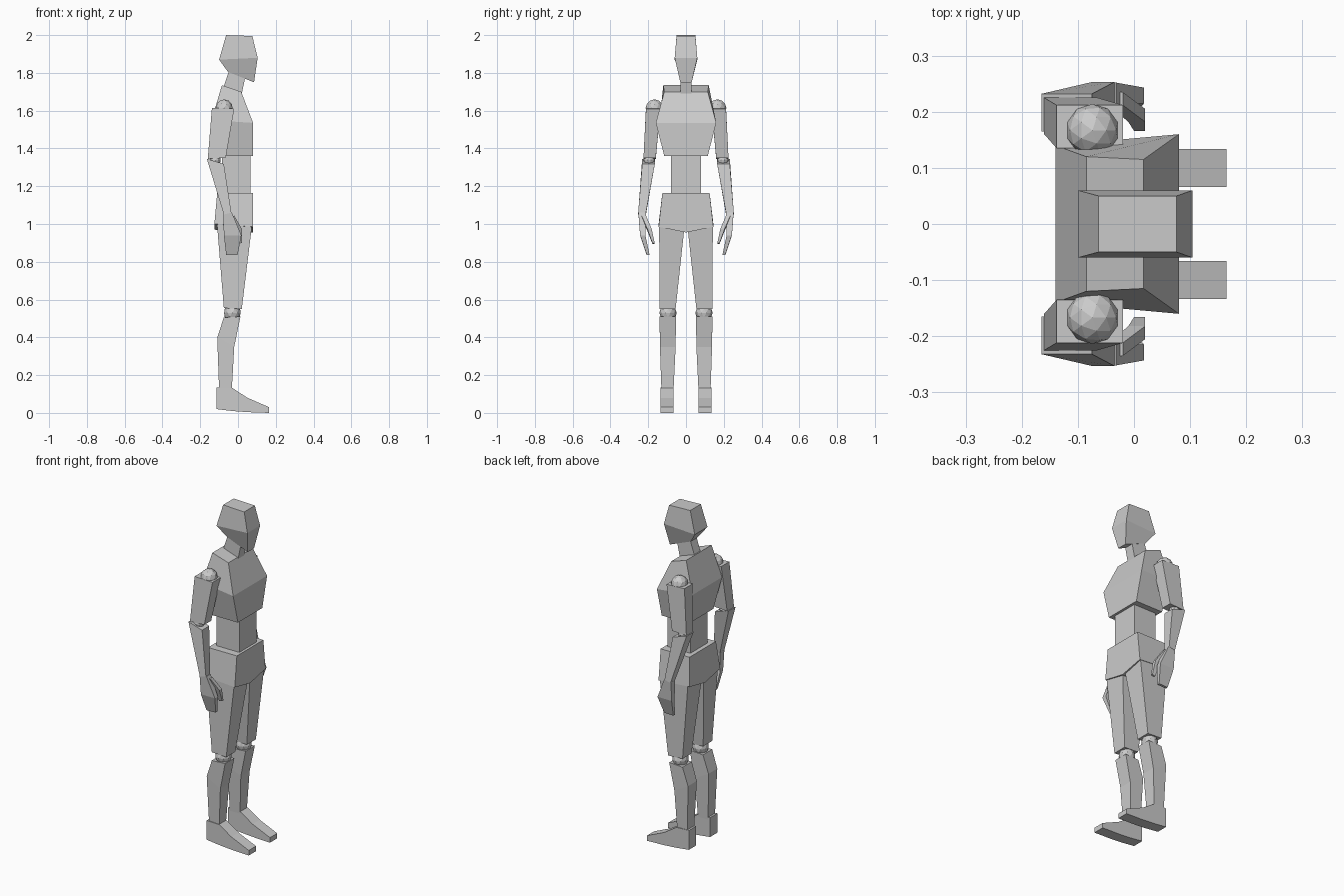
import bpy, bmesh
from mathutils import Vector

grey = bpy.data.materials.new("plain grey")
grey.diffuse_color = (0.6, 0.6, 0.6, 1)


def finish(bm, name):
    bmesh.ops.recalc_face_normals(bm, faces=bm.faces)
    mesh = bpy.data.meshes.new(name)
    bm.to_mesh(mesh)
    bm.free()
    mesh.materials.append(grey)
    obj = bpy.data.objects.new(name, mesh)
    bpy.context.collection.objects.link(obj)
    return obj


def loft(name, rings):
    """Skin a stack of closed rings and cap both ends."""
    bm = bmesh.new()
    loops = [[bm.verts.new(p) for p in ring] for ring in rings]
    n = len(loops[0])
    for a, b in zip(loops, loops[1:]):
        for i in range(n):
            j = (i + 1) % n
            bm.faces.new((a[i], a[j], b[j], b[i]))
    bm.faces.new(loops[0])
    bm.faces.new(loops[-1])
    return finish(bm, name)


def quad(xb, zb, xf, zf, y0, y1):
    """Four-sided section from a back point and a front point."""
    return [(xb, y0, zb), (xb, y1, zb), (xf, y1, zf), (xf, y0, zf)]


def body(xb, zb, xf, zf, hb, hf):
    """Symmetric section with separate half widths at back and front."""
    return [(xb, -hb, zb), (xb, hb, zb), (xf, hf, zf), (xf, -hf, zf)]


def ball(name, centre, radius):
    bm = bmesh.new()
    bmesh.ops.create_icosphere(bm, subdivisions=2, radius=radius)
    bmesh.ops.translate(bm, verts=bm.verts, vec=Vector(centre))
    return finish(bm, name)


# Head and neck
loft("head", [body(-0.063, 2.0, 0.076, 1.995, 0.05, 0.05),
              body(-0.10, 1.87, 0.104, 1.88, 0.06, 0.06),
              body(-0.053, 1.805, 0.085, 1.75, 0.03, 0.03)])
loft("neck", [body(-0.045, 1.82, 0.04, 1.785, 0.029, 0.029),
              body(-0.08, 1.715, 0.018, 1.68, 0.029, 0.029)])

# Torso
loft("chest", [body(-0.085, 1.735, 0.017, 1.70, 0.12, 0.115),
               body(-0.14, 1.55, 0.08, 1.535, 0.14, 0.16),
               body(-0.10, 1.36, 0.08, 1.36, 0.115, 0.115)])
loft("waist", [body(-0.085, 1.37, 0.065, 1.37, 0.08, 0.08),
               body(-0.085, 1.15, 0.065, 1.15, 0.08, 0.08)])

# Hips with a V-shaped underside
loft("hips", [[(xt, -0.125, 1.165), (xt, 0.125, 1.165), (xl, 0.145, zl),
               (xl, 0, zl - 0.03), (xl, -0.145, zl)]
              for xt, xl, zl in ((-0.11, -0.125, 1.0), (0.08, 0.08, 0.985))])

for side, s in (("left", 1), ("right", -1)):
    # Leg
    loft(side + "_thigh", [
        quad(-0.112, 1.01, 0.073, 0.985, s * 0.008, s * 0.142),
        quad(-0.075, 0.555, 0.02, 0.55, s * 0.055, s * 0.14)])
    ball(side + "_knee", (-0.03, s * 0.095, 0.53), 0.046)
    loft(side + "_shin", [
        quad(-0.075, 0.505, 0.013, 0.51, s * 0.053, s * 0.14),
        quad(-0.11, 0.40, -0.02, 0.35, s * 0.055, s * 0.138),
        quad(-0.10, 0.12, -0.033, 0.12, s * 0.066, s * 0.13)])
    # Foot, built heel to toe
    heel_to_toe = ((-0.113, 0.02, 0.135), (-0.03, 0.01, 0.132),
                   (0.05, 0.004, 0.08), (0.165, 0.0, 0.03))
    loft(side + "_foot", [
        [(x, s * 0.066, lo), (x, s * 0.134, lo), (x, s * 0.134, hi), (x, s * 0.066, hi)]
        for x, lo, hi in heel_to_toe])

    # Arm
    ball(side + "_shoulder", (-0.074, s * 0.167, 1.613), 0.047)
    loft(side + "_upper_arm", [
        quad(-0.138, 1.615, -0.02, 1.61, s * 0.135, s * 0.212),
        quad(-0.16, 1.345, -0.065, 1.35, s * 0.16, s * 0.225)])
    ball(side + "_elbow", (-0.12, s * 0.195, 1.338), 0.03)
    loft(side + "_forearm", [
        quad(-0.165, 1.345, -0.075, 1.318, s * 0.165, s * 0.232),
        quad(-0.075, 1.05, -0.035, 1.06, s * 0.212, s * 0.253)])
    # Hand and thumb
    loft(side + "_hand", [
        quad(-0.077, 1.055, -0.032, 1.06, s * 0.212, s * 0.252),
        quad(-0.075, 0.94, 0.018, 0.94, s * 0.215, s * 0.243),
        quad(-0.062, 0.835, -0.002, 0.837, s * 0.193, s * 0.208)])
    loft(side + "_thumb", [
        quad(-0.045, 1.03, -0.02, 1.045, s * 0.212, s * 0.235),
        quad(-0.01, 0.965, 0.02, 0.975, s * 0.182, s * 0.205),
        quad(0.0, 0.895, 0.02, 0.90, s * 0.166, s * 0.178)])
